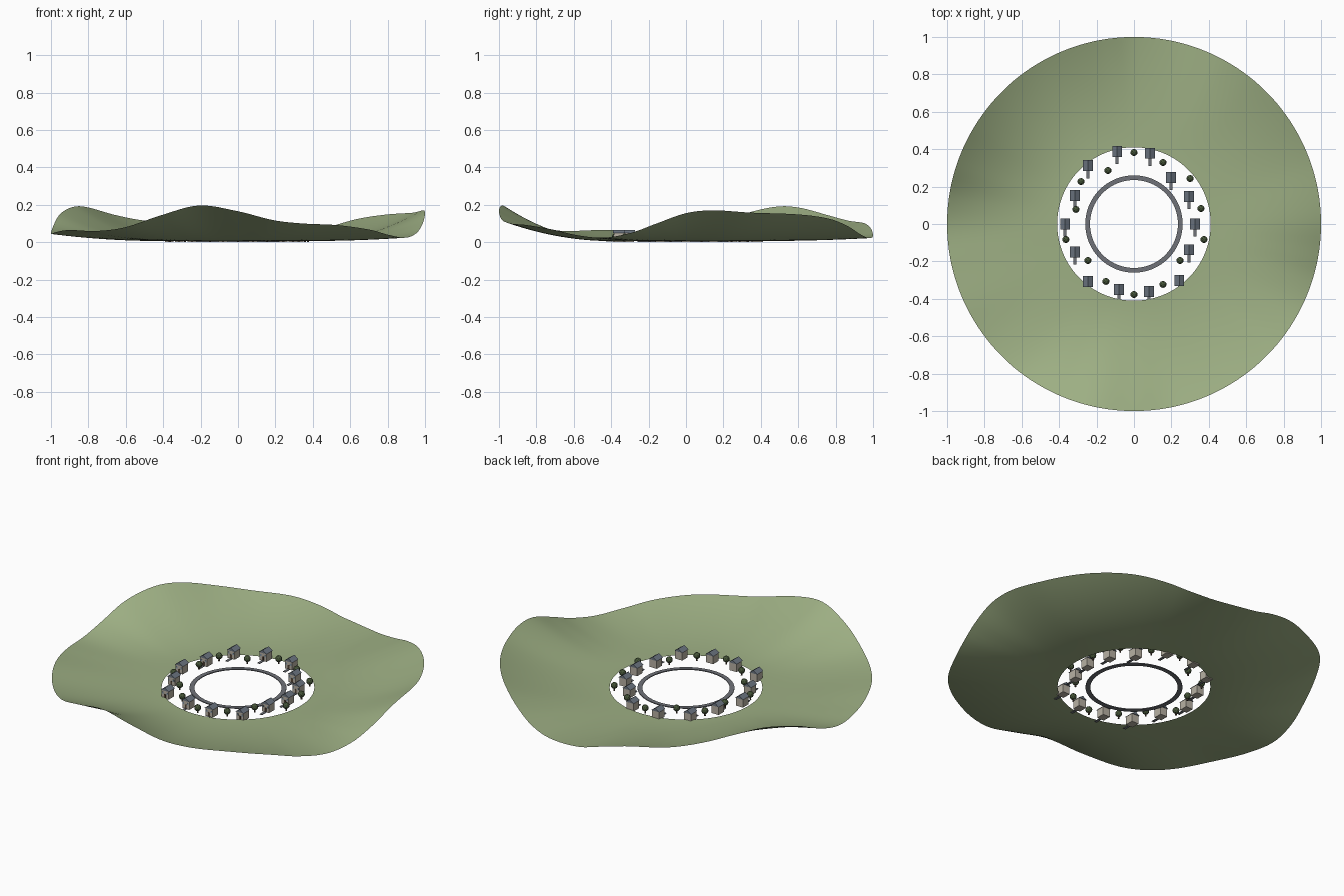
import bpy, bmesh, math
from mathutils import Matrix

if "Cube" in bpy.data.objects:
    bpy.data.objects.remove(bpy.data.objects["Cube"])


def material(name, rgb):
    m = bpy.data.materials.new(name)
    m.diffuse_color = (*rgb, 1)
    m.use_nodes = True
    m.node_tree.nodes["Principled BSDF"].inputs["Base Color"].default_value = m.diffuse_color
    return m


GREEN = material("grass", (0.34, 0.43, 0.23))
WALL = material("plaster", (0.48, 0.44, 0.37))
ROOF = material("slate", (0.15, 0.18, 0.22))
DARK = material("dark_wood", (0.09, 0.06, 0.04))
GLASS = material("glass", (0.2, 0.28, 0.36))
STONE = material("stone", (0.16, 0.17, 0.19))
LEAF = material("leaves", (0.06, 0.09, 0.04))


def finish(bm, name, mat, smooth=False):
    bmesh.ops.recalc_face_normals(bm, faces=bm.faces)
    me = bpy.data.meshes.new(name)
    for f in bm.faces:
        f.smooth = smooth
    bm.to_mesh(me)
    bm.free()
    me.materials.append(mat)
    return me


def place(me, loc=(0, 0, 0)):
    ob = bpy.data.objects.new(me.name, me)
    ob.location = loc
    bpy.context.collection.objects.link(ob)
    return ob


def boxes(name, mat, items):
    bm = bmesh.new()
    for c, s in items:
        bmesh.ops.create_cube(bm, size=1, matrix=Matrix.Translation(c) @ Matrix.Diagonal((*s, 1)))
    return finish(bm, name, mat)


# Wavy ring of land: (angle, rim height) round the edge, rising from a flat centre
RIM = [(0, .155), (8, .17), (20, .158), (37, .148), (50, .125), (60, .085), (68, .045),
       (77, .022), (90, .035), (98, .07), (107, .1), (120, .115), (131, .145), (143, .185),
       (151, .19), (162, .15), (172, .08), (181, .045), (192, .052), (205, .065), (221, .06),
       (233, .08), (246, .145), (258, .196), (270, .165), (281, .117), (290, .1), (302, .091),
       (315, .066), (324, .038), (334, .024), (343, .05), (351, .1)]


def rim_height(a):
    n = len(RIM)
    i = max(k for k in range(n) if RIM[k][0] <= a)
    p = [(RIM[(i + d) % n][0] + 360 * ((i + d) // n), RIM[(i + d) % n][1]) for d in (-1, 0, 1, 2)]
    (x0, y0), (x1, y1), (x2, y2), (x3, y3) = p
    w = x2 - x1
    t = (a - x1) / w
    m1, m2 = (y2 - y0) / (x2 - x0) * w, (y3 - y1) / (x3 - x1) * w
    return ((2*t**3 - 3*t*t + 1) * y1 + (t**3 - 2*t*t + t) * m1
            + (3*t*t - 2*t**3) * y2 + (t**3 - t*t) * m2)


SEG, RINGS, R0 = 180, 24, 0.41
bm = bmesh.new()
rows = []
for j in range(RINGS + 1):
    t = j / RINGS
    r = R0 + (1 - R0) * t
    row = []
    for i in range(SEG):
        a = 360 * i / SEG
        z = 0.006 + (rim_height(a) - 0.006) * t ** 2
        row.append(bm.verts.new((r * math.cos(math.radians(a)), r * math.sin(math.radians(a)), z)))
    rows.append(row)
for j in range(RINGS):
    for i in range(SEG):
        k = (i + 1) % SEG
        bm.faces.new((rows[j][i], rows[j + 1][i], rows[j + 1][k], rows[j][k]))
place(finish(bm, "land", GREEN, True))

# Circular road
bm = bmesh.new()
prof = [(.235, 0), (.26, 0), (.26, .005), (.235, .005)]
loops = [[bm.verts.new((r * math.cos(2*math.pi*i/96), r * math.sin(2*math.pi*i/96), z))
          for r, z in prof] for i in range(96)]
for i in range(96):
    A, B = loops[i], loops[(i + 1) % 96]
    for k in range(4):
        bm.faces.new((A[k], B[k], B[(k + 1) % 4], A[(k + 1) % 4]))
place(finish(bm, "ring_road", STONE))

# House parts, shared by every house
walls = boxes("house_walls", WALL, [((0, 0, .025), (.046, .05, .05))])
door = boxes("house_door", DARK, [((0, -.0255, .013), (.011, .002, .026))])
windows = boxes("house_windows", GLASS, [((s * .015, -.0255, .032), (.009, .002, .011)) for s in (-1, 1)])
path = boxes("house_path", STONE, [((0, -.045, .0015), (.016, .045, .003))])
bm = bmesh.new()
ends = [[bm.verts.new((x, y, z)) for x, z in ((-.026, .048), (.026, .048), (0, .066))] for y in (-.029, .029)]
for e in ends:
    bm.faces.new(e)
for k in range(3):
    bm.faces.new((ends[0][k], ends[0][(k + 1) % 3], ends[1][(k + 1) % 3], ends[1][k]))
roof = finish(bm, "house_roof", ROOF)

HOUSES = [(-.09, .388), (.085, .378), (-.246, .312), (.198, .249), (-.315, .152), (.294, .147),
          (-.368, 0), (.326, 0), (-.315, -.15), (.294, -.138), (-.246, -.307), (-.08, -.35),
          (.08, -.36), (.242, -.302)]
for x, y in HOUSES:
    for part in (walls, roof, door, windows, path):
        place(part, (x, y, 0))

# Trees: trunk and round crown
bm = bmesh.new()
bmesh.ops.create_cone(bm, cap_ends=True, segments=8, radius1=.005, radius2=.004, depth=.02,
                      matrix=Matrix.Translation((0, 0, .01)))
trunk = finish(bm, "tree_trunk", DARK)
bm = bmesh.new()
bmesh.ops.create_icosphere(bm, subdivisions=2, radius=.019, matrix=Matrix.Translation((0, 0, .03)))
crown = finish(bm, "tree_crown", LEAF)
TREES = [(0, .382), (-.139, .286), (.155, .329), (-.283, .227), (.3, .243), (-.31, .078),
         (.358, .083), (-.364, -.083), (.374, -.083), (-.246, -.195), (.246, -.195),
         (-.15, -.307), (.155, -.323), (0, -.377)]
for x, y in TREES:
    place(trunk, (x, y, 0))
    place(crown, (x, y, 0))
